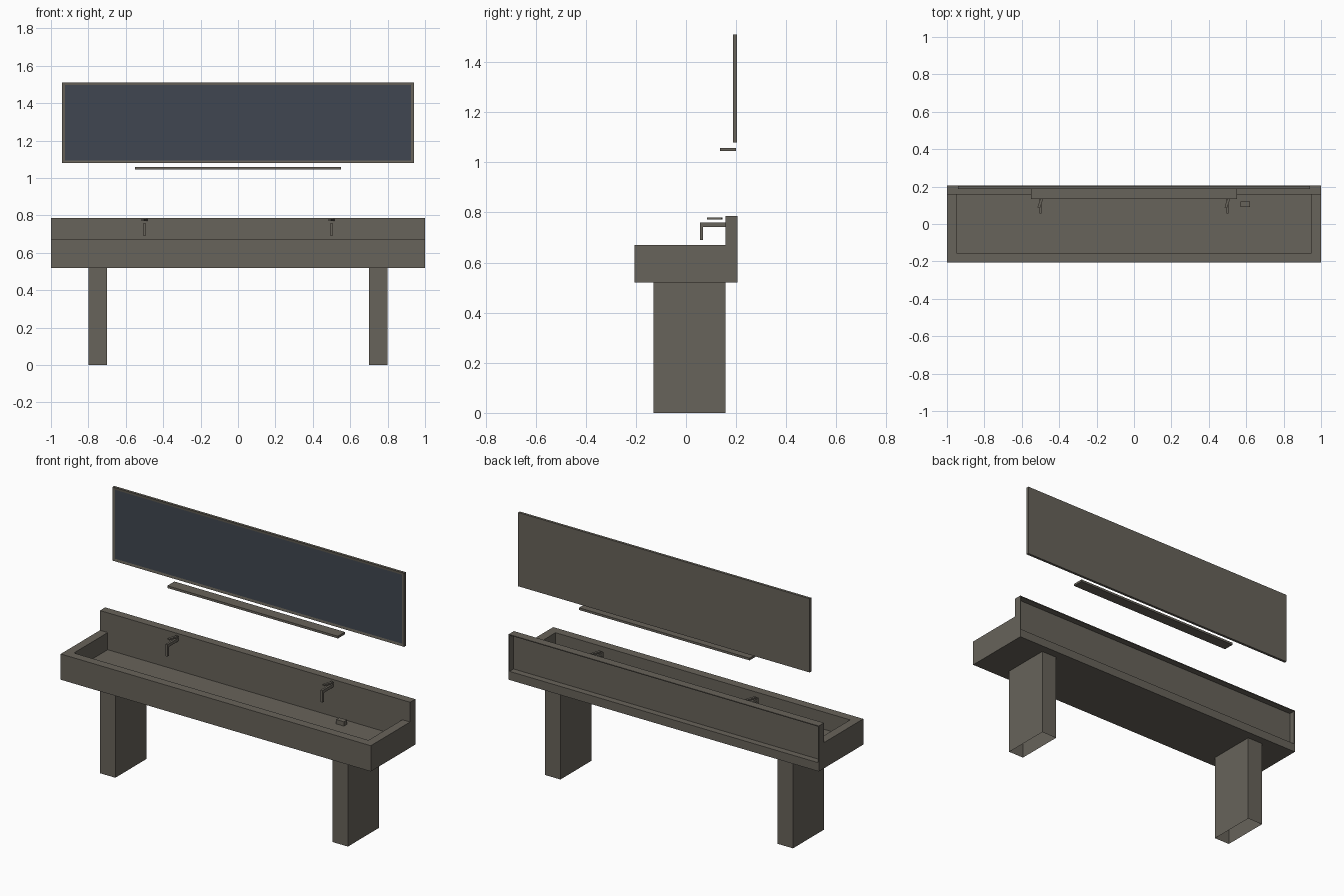
import bpy, bmesh
from math import radians
from mathutils import Matrix, Vector

old = bpy.data.objects.get("Cube")
if old:
    bpy.data.objects.remove(old, do_unlink=True)


def material(name, color):
    m = bpy.data.materials.new(name)
    m.use_nodes = True
    m.diffuse_color = (*color, 1)
    m.node_tree.nodes["Principled BSDF"].inputs["Base Color"].default_value = (*color, 1)
    return m


STONE = material("warm grey", (0.137, 0.125, 0.103))
GLASS = material("mirror blue", (0.051, 0.062, 0.082))


def finish(name, bm, *mats):
    bmesh.ops.recalc_face_normals(bm, faces=bm.faces)
    mesh = bpy.data.meshes.new(name)
    bm.to_mesh(mesh)
    bm.free()
    for m in mats:
        mesh.materials.append(m)
    ob = bpy.data.objects.new(name, mesh)
    bpy.context.scene.collection.objects.link(ob)
    return ob


def box_mesh(x, y, z):
    """Box between (min, max) pairs on each axis."""
    bm = bmesh.new()
    size = Vector((x[1] - x[0], y[1] - y[0], z[1] - z[0]))
    mid = Vector((x[0] + x[1], y[0] + y[1], z[0] + z[1])) / 2
    bmesh.ops.create_cube(bm, size=1, matrix=Matrix.Translation(mid) @ Matrix.Diagonal(size).to_4x4())
    bm.normal_update()
    return bm


def box(name, x, y, z, mat=STONE):
    return finish(name, box_mesh(x, y, z), mat)


def extrude_profile(name, points, x0, x1):
    """Extrude a (y, z) profile along x."""
    bm = bmesh.new()
    face = bm.faces.new([bm.verts.new((x0, y, z)) for y, z in points])
    new = bmesh.ops.extrude_face_region(bm, geom=[face], use_keep_orig=True)["geom"]
    verts = [v for v in new if isinstance(v, bmesh.types.BMVert)]
    bmesh.ops.translate(bm, verts=verts, vec=(x1 - x0, 0, 0))
    return finish(name, bm, STONE)


def cut(target, cutters):
    for c in cutters:
        c.hide_render = True
        mod = target.modifiers.new("cut", "BOOLEAN")
        mod.operation, mod.solver, mod.object = "DIFFERENCE", "EXACT", c
    graph = bpy.context.evaluated_depsgraph_get()
    graph.update()
    mesh = bpy.data.meshes.new_from_object(target.evaluated_get(graph))
    target.modifiers.clear()
    target.data = mesh
    for c in cutters:
        bpy.data.objects.remove(c, do_unlink=True)


# Trough with raised splashback, hollowed from the top and behind
trough = extrude_profile("trough_basin", [
    (-0.205, 0.52), (0.205, 0.52), (0.205, 0.785),
    (0.157, 0.785), (0.157, 0.67), (-0.205, 0.67)], -1, 1)
cut(trough, [
    box("bowl_cutter", (-0.95, 0.95), (-0.155, 0.157), (0.57, 0.75)),
    box("back_cutter", (-0.995, 0.995), (0.168, 0.3), (0.57, 0.78))])

# Drain block on the bowl floor
box("drain", (0.57, 0.62), (0.09, 0.12), (0.57, 0.595))

for side, s in (("right", -1), ("left", 1)):
    # Hollow leg, open underneath
    bm = box_mesh((s * 0.75 - 0.05, s * 0.75 + 0.05), (-0.13, 0.157), (0, 0.52))
    bmesh.ops.delete(bm, geom=[f for f in bm.faces if f.normal.z < -0.5], context="FACES_ONLY")
    finish(side + "_leg", bm, STONE)

    # Bent square spout with a turned lever above it
    x = s * 0.5
    extrude_profile(side + "_spout", [
        (0.157, 0.76), (0.055, 0.76), (0.055, 0.69),
        (0.068, 0.69), (0.068, 0.742), (0.157, 0.742)], x - 0.006, x + 0.006)
    lever = box(side + "_lever", (-0.007, 0.007), (-0.03, 0.03), (0.771, 0.78))
    lever.location = (x, 0.115, 0)
    lever.rotation_euler.z = radians(-18)

# Wall shelf
box("shelf", (-0.55, 0.55), (0.135, 0.2), (1.045, 1.058))

# Mirror: inset glass in a narrow frame
bm = box_mesh((-0.94, 0.94), (0.188, 0.203), (1.08, 1.51))
front = [f for f in bm.faces if f.normal.y < -0.5]
bmesh.ops.inset_region(bm, faces=front, thickness=0.02, depth=0)
bmesh.ops.translate(bm, verts=front[0].verts, vec=(0, 0.002, 0))
front[0].material_index = 1
finish("mirror", bm, STONE, GLASS)
